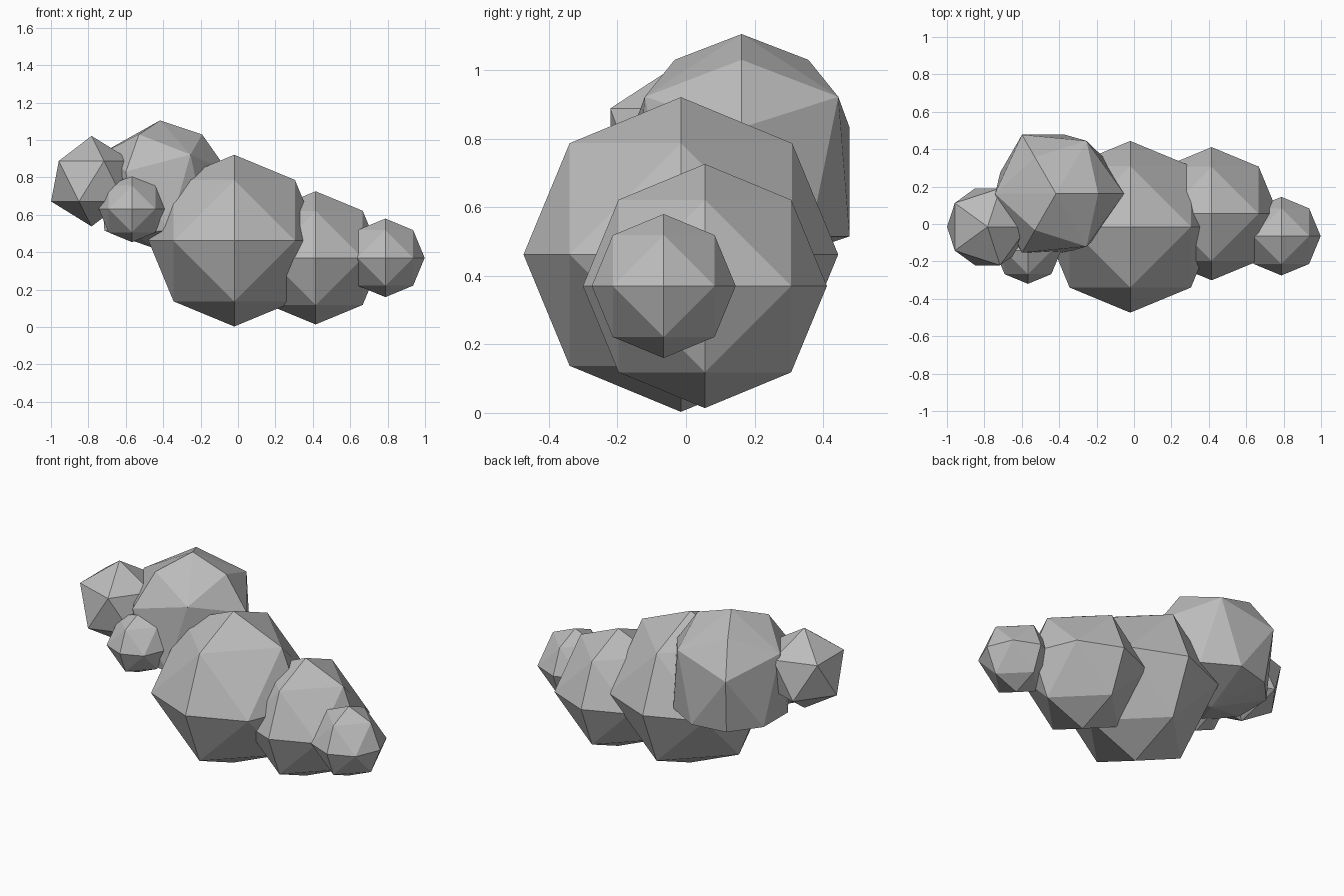
import bpy, bmesh, itertools, math
from mathutils import Vector

if "Cube" in bpy.data.objects:
    bpy.data.objects.remove(bpy.data.objects["Cube"])

mat = bpy.data.materials.new("cloud grey")
mat.diffuse_color = (0.5, 0.5, 0.5, 1)
mat.use_nodes = True
mat.node_tree.nodes["Principled BSDF"].inputs["Base Color"].default_value = mat.diffuse_color


def finish(name, bm, loc, r=1):
    bmesh.ops.recalc_face_normals(bm, faces=bm.faces)
    me = bpy.data.meshes.new(name)
    bm.to_mesh(me)
    bm.free()
    me.materials.append(mat)
    ob = bpy.data.objects.new(name, me)
    ob.location, ob.scale = loc, (r, r, r)
    bpy.context.collection.objects.link(ob)


def hull(points):
    bm = bmesh.new()
    for p in points:
        bm.verts.new(p)
    bmesh.ops.convex_hull(bm, input=bm.verts[:])
    return bm


# Rounded octahedron puffs: axis points and edge midpoints on a sphere
octa = [Vector(p).normalized() for p in itertools.product((-1, 0, 1), repeat=3)
        if 0 < sum(map(abs, p)) < 3]
for name, loc, r in (
    ("main_puff", (-0.02, -0.015, 0.462), 0.459),
    ("right_puff", (0.415, 0.055, 0.37), 0.356),
    ("right_tip_puff", (0.788, -0.065, 0.37), 0.21),
    ("small_front_puff", (-0.567, -0.143, 0.631), 0.177),
):
    finish(name, hull(octa), loc, r)

# Upper back puff: threefold rings of points (start angle, radius, height)
rings = ((0, 0.225, 1.03), (60, 0.326, 0.922), (0, 0.364, 0.832),
         (38.7, 0.319, 0.515), (81.3, 0.319, 0.515), (0, 0.312, 0.505))
pts = [(0, 0, 1.105), (0, 0, 0.41)]
for start, r, z in rings:
    for k in range(3):
        a = math.radians(start + 120 * k)
        pts.append((r * math.cos(a), r * math.sin(a), z))
finish("upper_back_puff", hull(pts), (-0.417, 0.162, 0))

# Icosahedron puff at the left end
bm = bmesh.new()
bmesh.ops.create_icosphere(bm, subdivisions=1, radius=1)
finish("left_tip_puff", bm, (-0.783, -0.015, 0.78), 0.242)
